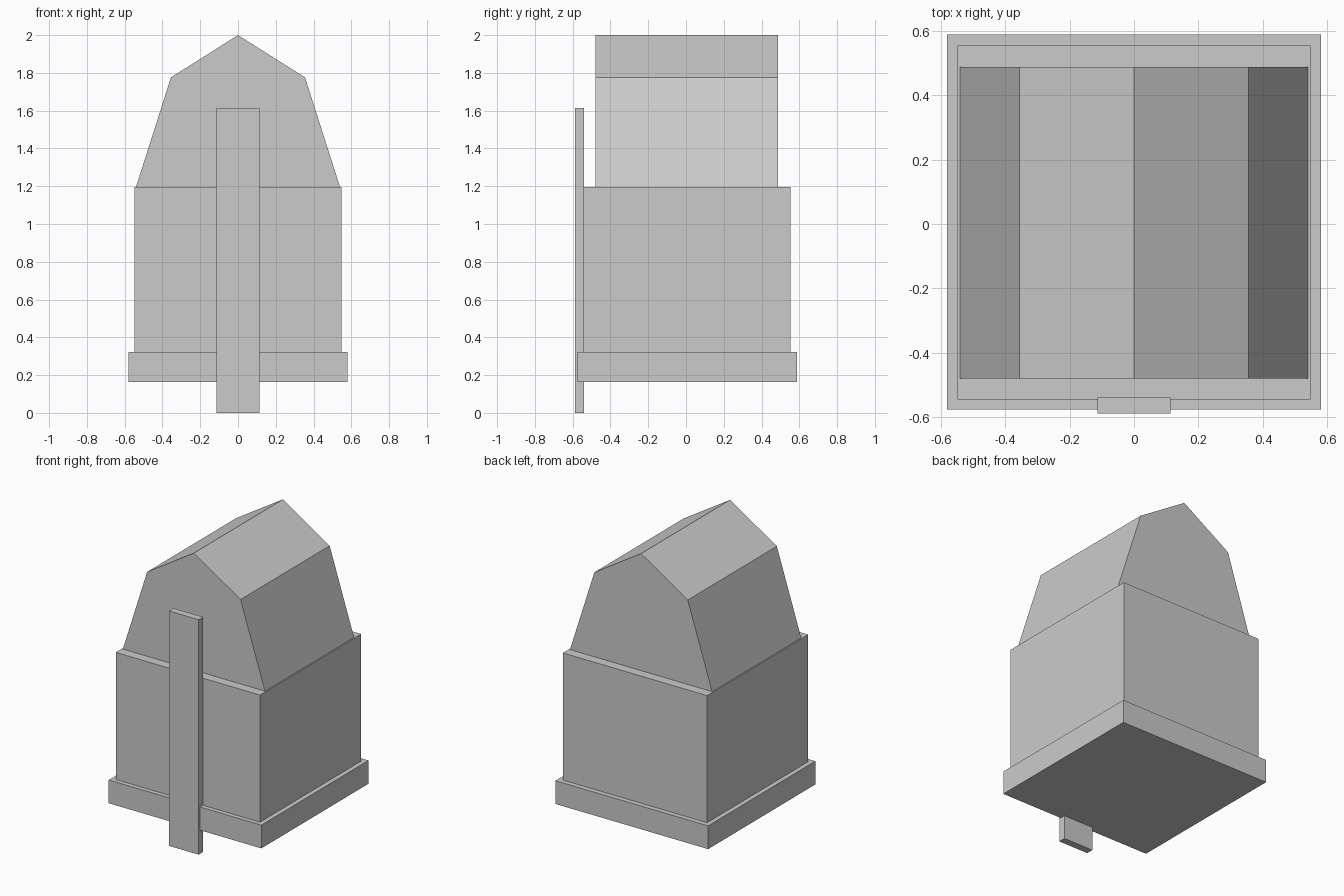
import bpy

# Remove the default cube
cube = bpy.data.objects.get("Cube")
if cube:
    bpy.data.objects.remove(cube, do_unlink=True)

# Single plain grey
grey = bpy.data.materials.new("plain grey")
grey.use_nodes = True
colour = (0.6, 0.6, 0.6, 1)
grey.diffuse_color = colour
grey.node_tree.nodes["Principled BSDF"].inputs["Base Color"].default_value = colour


def prism(name, profile, y0, y1):
    """Extrude an x-z profile (anticlockwise from the front) from y0 to y1."""
    n = len(profile)
    verts = [(x, y, z) for y in (y0, y1) for x, z in profile]
    faces = [tuple(range(n)), tuple(reversed(range(n, 2 * n)))]
    for i in range(n):
        j = (i + 1) % n
        faces.append((i, i + n, j + n, j))
    mesh = bpy.data.meshes.new(name)
    mesh.from_pydata(verts, [], faces)
    mesh.materials.append(grey)
    obj = bpy.data.objects.new(name, mesh)
    bpy.context.collection.objects.link(obj)
    return obj


def box(name, half_width, y0, y1, z0, z1):
    w = half_width
    return prism(name, [(-w, z0), (w, z0), (w, z1), (-w, z1)], y0, y1)


# Wide base and main walls
box("base_plinth", 0.58, -0.575, 0.588, 0.163, 0.323)
box("main_body", 0.548, -0.544, 0.554, 0.323, 1.196)

# Double-pitched roof block
right_slope = [(0.54, 1.196), (0.355, 1.776)]
left_slope = [(-x, z) for x, z in reversed(right_slope)]
prism("gambrel_roof", right_slope + [(0, 2.0)] + left_slope, -0.479, 0.488)

# Upright board on the front
box("front_board", 0.113, -0.588, -0.539, 0, 1.614)
